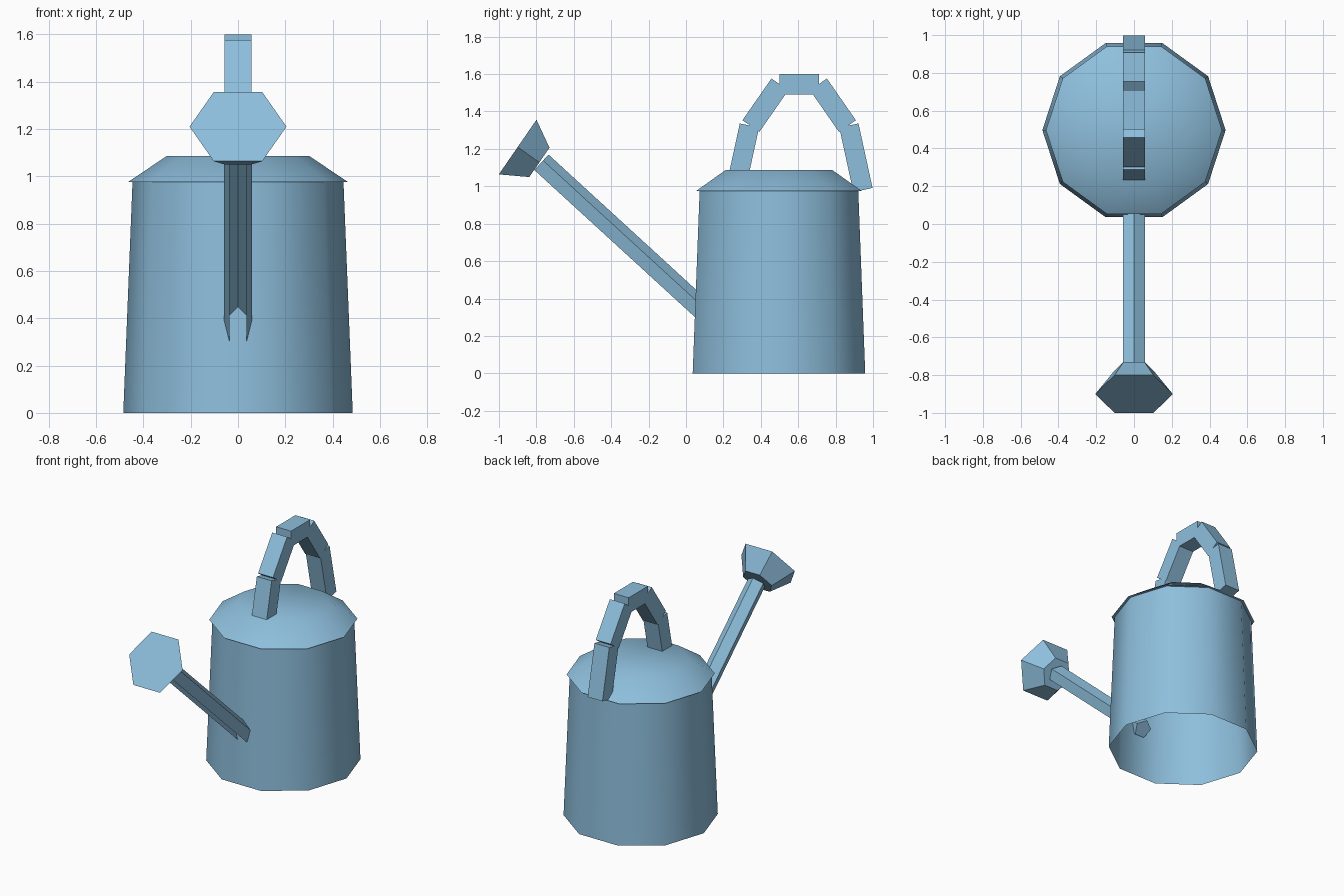
import bpy, bmesh, math
from mathutils import Vector, Matrix

if "Cube" in bpy.data.objects:
    bpy.data.objects.remove(bpy.data.objects["Cube"])

blue = bpy.data.materials.new("light blue")
blue.diffuse_color = (0.27, 0.52, 0.72, 1)
blue.use_nodes = True
blue.node_tree.nodes["Principled BSDF"].inputs["Base Color"].default_value = blue.diffuse_color


def finish(name, bm):
    mesh = bpy.data.meshes.new(name)
    bm.to_mesh(mesh)
    bm.free()
    mesh.materials.append(blue)
    ob = bpy.data.objects.new(name, mesh)
    bpy.context.collection.objects.link(ob)
    return ob


def loft(name, rings, sides, start, axis, caps=(True, True), skip=()):
    """Rings are (centre, radius); all lie square to the axis in the YZ plane."""
    d = Vector(axis).normalized()
    u = Vector((1, 0, 0))
    v = d.cross(u)
    bm = bmesh.new()
    loops = []
    for centre, r in rings:
        angles = [math.radians(start) + math.tau * i / sides for i in range(sides)]
        loops.append([bm.verts.new(Vector(centre) + r * (math.cos(a) * u + math.sin(a) * v))
                      for a in angles])
    for a, b in zip(loops, loops[1:]):
        for i in range(sides):
            if i not in skip:
                j = (i + 1) % sides
                bm.faces.new((a[i], a[j], b[j], b[i]))
    if caps[0]:
        bm.faces.new(loops[0][::-1])
    if caps[1]:
        bm.faces.new(loops[-1])
    return finish(name, bm)


# Ten-sided can, open underneath, with an overhanging sloped lid
CY = 0.497
profile = [(0.485, 0), (0.446, 0.975), (0.466, 0.975), (0.30, 1.087)]
body = loft("can_body", [((0, CY, z), r) for r, z in profile], 10, 0, (0, 0, 1),
            caps=(False, True))
bpy.context.view_layer.objects.active = body
body.select_set(True)
bpy.ops.object.shade_smooth_by_angle(angle=math.radians(40))
body.select_set(False)

# Five-sided spout, open along its underside
loft("spout", [((0, 0.09, 0.33), 0.062), ((0, -0.777, 1.124), 0.062)], 5, 90,
     (0, -0.736, 0.677), skip=(2,))

# Six-sided sprinkler head
loft("sprinkler_head", [((0, -0.784, 1.128), 0.11), ((0, -0.90, 1.21), 0.205)], 6, 0,
     (0, -0.824, 0.568))

# Arched handle of five straight bars, mirrored about its middle
MID = 0.605
half = [((0.264, 0.98), (0.339, 1.325), 0.105), ((0.347, 1.322), (0.502, 1.545), 0.11)]
bars = half + [((0.50, 1.545), (0.71, 1.545), 0.11)]
bars += [((2 * MID - a[0], a[1]), (2 * MID - b[0], b[1]), t) for a, b, t in half]
bm = bmesh.new()
for a, b, t in bars:
    a, b = Vector((0, *a)), Vector((0, *b))
    d = b - a
    turn = Matrix.Rotation(math.atan2(d.z, d.y), 4, 'X')
    size = Matrix.Diagonal((0.114, d.length, t, 1))
    bmesh.ops.create_cube(bm, size=1, matrix=Matrix.Translation((a + b) / 2) @ turn @ size)
finish("handle", bm)
